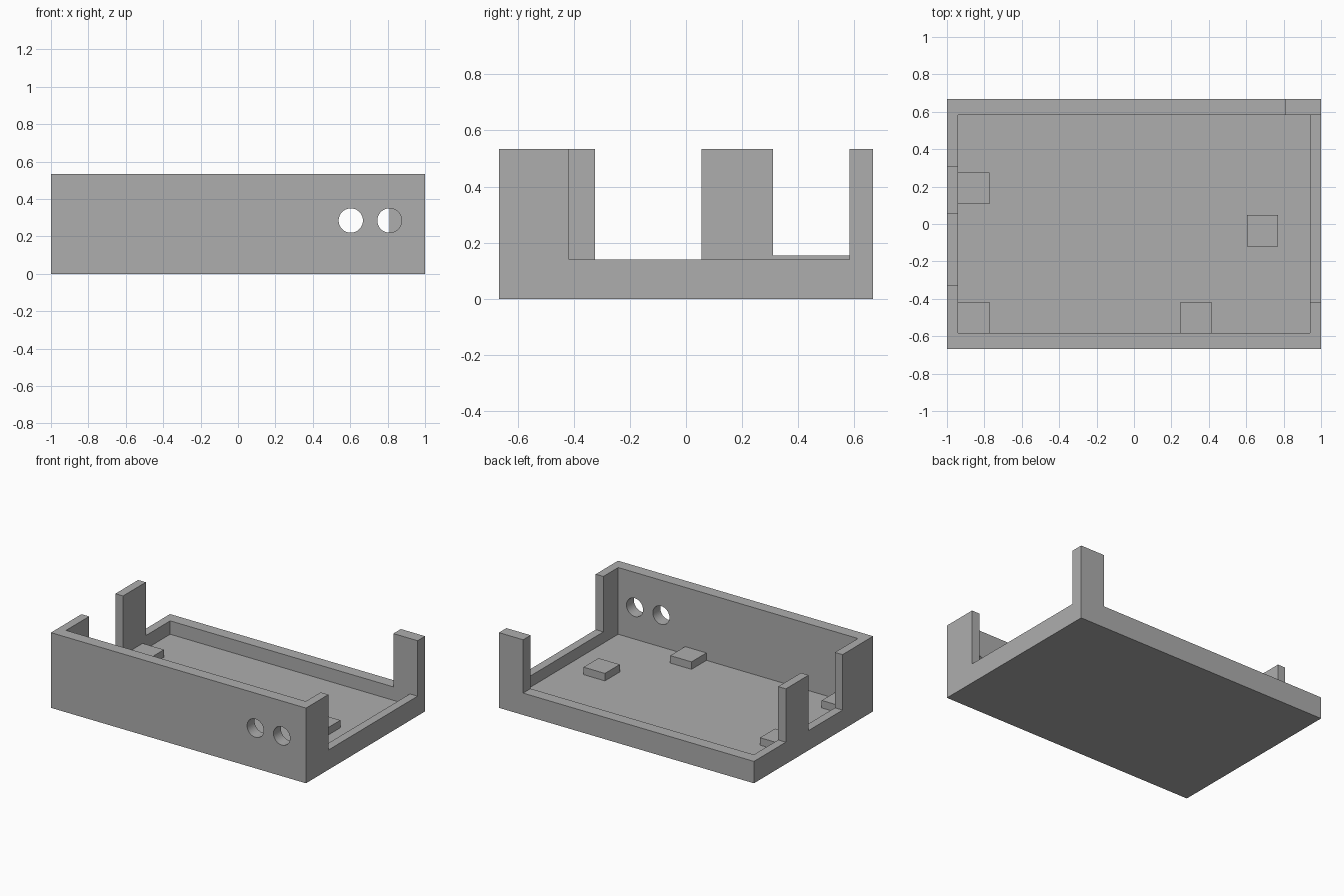
import bpy
import bmesh
from math import pi
from mathutils import Matrix, Vector

default = bpy.data.objects.get("Cube")
if default:
    bpy.data.objects.remove(default, do_unlink=True)

# Overall sizes
HALF_X, HALF_Y, HEIGHT = 1.0, 0.667, 0.533
IN_X, IN_Y, FLOOR = 0.94, 0.583, 0.06
SIDE_RIM, BACK_RIM = 0.14, 0.155
ABOVE = 0.7

grey = bpy.data.materials.new("plain grey")
grey.use_nodes = True
colour = (0.42, 0.42, 0.42, 1)
grey.diffuse_color = colour
grey.node_tree.nodes["Principled BSDF"].inputs["Base Color"].default_value = colour


def add_object(name, bm):
    mesh = bpy.data.meshes.new(name)
    bm.to_mesh(mesh)
    bm.free()
    mesh.materials.append(grey)
    obj = bpy.data.objects.new(name, mesh)
    bpy.context.collection.objects.link(obj)
    return obj


def box(name, low, high):
    low, high = Vector(low), Vector(high)
    bm = bmesh.new()
    bmesh.ops.create_cube(bm, size=1)
    bmesh.ops.scale(bm, vec=high - low, verts=bm.verts)
    bmesh.ops.translate(bm, vec=(low + high) / 2, verts=bm.verts)
    return add_object(name, bm)


def hole(name, x, z, radius):
    bm = bmesh.new()
    bmesh.ops.create_cone(bm, cap_ends=True, segments=48, radius1=radius,
                          radius2=radius, depth=0.3,
                          matrix=Matrix.Translation((x, -HALF_Y, z))
                          @ Matrix.Rotation(pi / 2, 4, "X"))
    return add_object(name, bm)


def cut(target, cutter):
    cutter.hide_render = True
    mod = target.modifiers.new("cut", "BOOLEAN")
    mod.operation = "DIFFERENCE"
    mod.solver = "EXACT"
    mod.object = cutter
    bpy.context.view_layer.objects.active = target
    bpy.ops.object.modifier_apply(modifier=mod.name)
    bpy.data.objects.remove(cutter, do_unlink=True)


# Tray body, hollowed, with its rim cut down between the upright pieces
tray = box("tray", (-HALF_X, -HALF_Y, 0), (HALF_X, HALF_Y, HEIGHT))
cutters = [
    box("cavity", (-IN_X, -IN_Y, FLOOR), (IN_X, IN_Y, ABOVE)),
    box("back_opening", (-1.1, 0.5, BACK_RIM), (0.81, 0.8, ABOVE)),
    box("left_opening", (0.9, -0.417, SIDE_RIM), (1.1, IN_Y, ABOVE)),
    box("right_front_opening", (-1.1, -0.325, SIDE_RIM), (-0.9, 0.055, ABOVE)),
    box("right_back_opening", (-1.1, 0.31, BACK_RIM), (-0.9, 0.8, ABOVE)),
    hole("inner_hole", 0.603, 0.285, 0.065),
    hole("outer_hole", 0.81, 0.285, 0.065),
]
for cutter in cutters:
    cut(tray, cutter)

# Small square pads standing on the floor
PAD, PAD_TOP = 0.167, 0.113
pads = {
    "right_wall_pad": (-IN_X, 0.108),
    "right_corner_pad": (-IN_X, -IN_Y),
    "front_wall_pad": (0.248, -IN_Y),
    "left_floor_pad": (0.603, -0.12),
}
for name, (x, y) in pads.items():
    box(name, (x, y, FLOOR - 0.01), (x + PAD, y + PAD, PAD_TOP))
